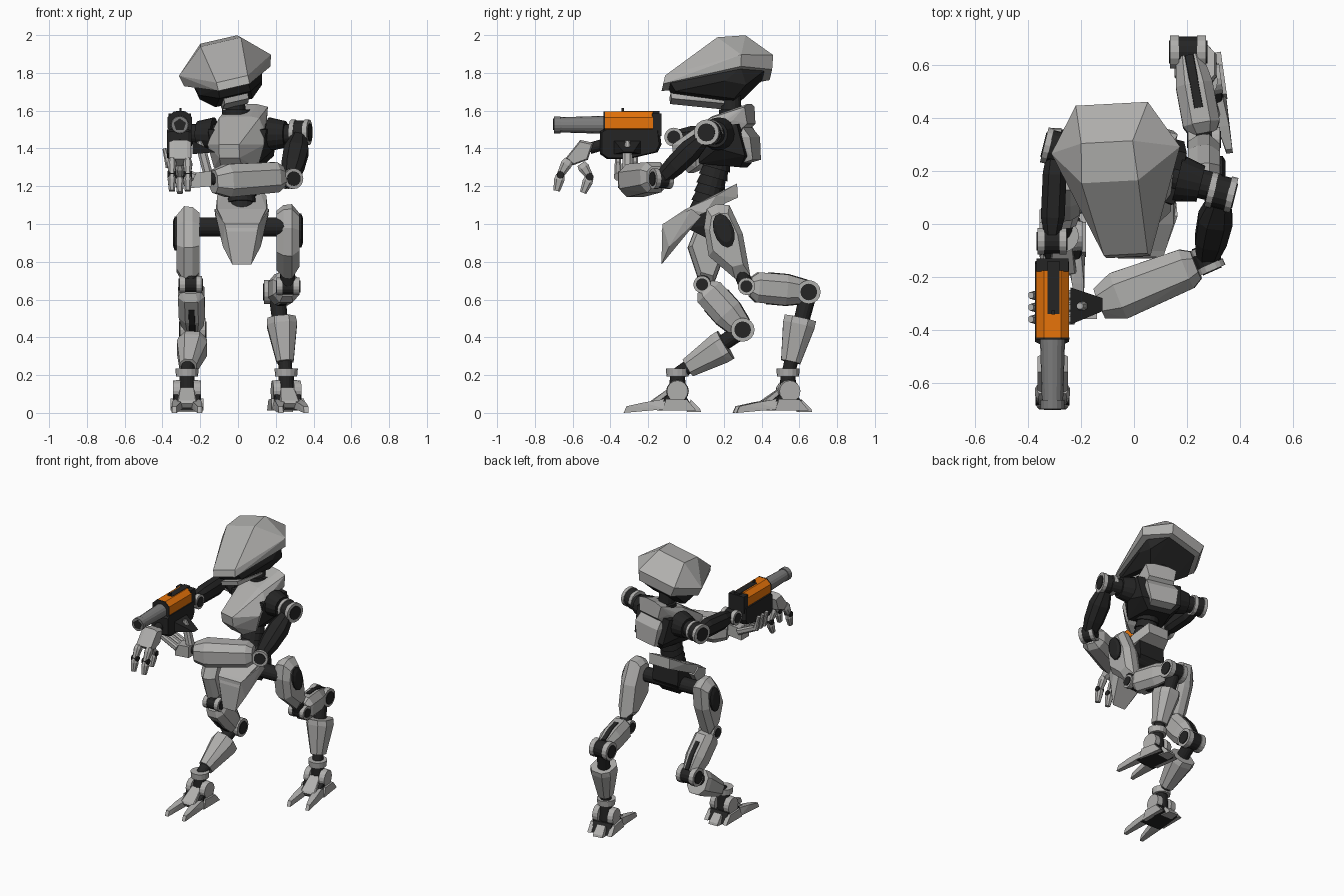
import bpy, bmesh, math
from mathutils import Vector, Matrix

if "Cube" in bpy.data.objects:
    bpy.data.objects.remove(bpy.data.objects["Cube"])

def material(name, rgb):
    m = bpy.data.materials.new(name)
    m.diffuse_color = (*rgb, 1)
    m.use_nodes = True
    m.node_tree.nodes["Principled BSDF"].inputs["Base Color"].default_value = m.diffuse_color
    return m

LIGHT = material("light grey armour", (0.43, 0.425, 0.415))
DARK = material("dark frame", (0.018, 0.018, 0.018))
ORANGE = material("orange casing", (0.8, 0.175, 0.003))
STEEL = material("barrel grey", (0.2, 0.2, 0.2))

def finish(name, bm, mat):
    bmesh.ops.recalc_face_normals(bm, faces=bm.faces)
    me = bpy.data.meshes.new(name)
    bm.to_mesh(me)
    bm.free()
    me.materials.append(mat)
    ob = bpy.data.objects.new(name, me)
    bpy.context.collection.objects.link(ob)
    return ob

def hull(name, pts, mat, mtx=Matrix()):
    """Faceted solid wrapped around a few points."""
    bm = bmesh.new()
    for p in pts:
        bm.verts.new(mtx @ Vector(p))
    r = bmesh.ops.convex_hull(bm, input=bm.verts)
    junk = {g for g in r["geom_interior"] + r["geom_unused"] if isinstance(g, bmesh.types.BMVert)}
    bmesh.ops.delete(bm, geom=list(junk), context='VERTS')
    bmesh.ops.dissolve_limit(bm, angle_limit=0.02, verts=bm.verts, edges=bm.edges)
    return finish(name, bm, mat)

def mirrored(pts):
    return [(s * x, y, z) for x, y, z in pts for s in (1, -1)]

def box(name, c, s, mat, mtx=Matrix()):
    return hull(name, [(c[0] + i * s[0] / 2, c[1] + j * s[1] / 2, c[2] + k * s[2] / 2)
                       for i in (-1, 1) for j in (-1, 1) for k in (-1, 1)], mat, mtx)

def tube(name, a, b, r0, r1, mat, n=16):
    a, b = Vector(a), Vector(b)
    bm = bmesh.new()
    rot = (b - a).to_track_quat('Z', 'Y').to_matrix().to_4x4()
    bmesh.ops.create_cone(bm, cap_ends=True, segments=n, radius1=r0, radius2=r1,
                          depth=(b - a).length, matrix=Matrix.Translation((a + b) / 2) @ rot)
    return finish(name, bm, mat)

def joint(name, c, r, w, axis=(1, 0, 0)):
    """Dark drum with a light disc and a dark hub at each end."""
    c, ax = Vector(c), Vector(axis).normalized()
    tube(name + "_drum", c - ax * w * .9, c + ax * w * .9, r * .92, r * .92, DARK)
    for s in (-1, 1):
        tube(name + "_disc", c + ax * w * .5 * s, c + ax * w * s, r, r, LIGHT)
    tube(name + "_hub", c - ax * w * 1.08, c + ax * w * 1.08, r * .7, r * .7, DARK)

def limb(name, a, b, secs, mat, side=(1, 0, 0)):
    """Chamfered armour along a-b; secs = (t, half width, half depth)."""
    a, b = Vector(a), Vector(b)
    d = (b - a).normalized()
    v = d.cross(Vector(side)).normalized()
    u = v.cross(d)
    pts = []
    for t, w, h in secs:
        for i, j in ((1, .5), (.5, 1), (-.5, 1), (-1, .5), (-1, -.5), (-.5, -1), (.5, -1), (1, -.5)):
            pts.append(a.lerp(b, t) + u * w * i + v * h * j)
    return hull(name, pts, mat)

def layered(name, prof, layers, mat, mtx=Matrix()):
    """Side profile (y, z) repeated at several x with a scale."""
    cy = sum(p[0] for p in prof) / len(prof)
    cz = sum(p[1] for p in prof) / len(prof)
    return hull(name, [(x, cy + (y - cy) * s, cz + (z - cz) * s)
                       for x, s in layers for y, z in prof], mat, mtx)

R = Matrix.Rotation
rad = math.radians

# Head: faceted helmet, dark inner skull, jaw plate, neck
H = Matrix.Translation((-.045, 0, 1.8)) @ R(rad(-13), 4, 'Y') @ R(rad(3), 4, 'Z')
hull("helmet", mirrored([(.10, .31, .185), (.11, .16, .17), (.14, .455, .07), (.125, .45, -.005),
     (.25, .28, .045), (.235, .28, -.015), (.085, -.115, -.035), (.085, -.125, -.08)]), LIGHT, H)
hull("skull", mirrored([(.19, .28, -.01), (.11, .42, .0), (.17, .31, -.1), (.08, -.09, -.07),
     (.085, -.06, -.12), (.10, .25, -.16), (.17, .2, -.08)]), DARK, H)
hull("jaw_plate", mirrored([(.065, -.085, -.125), (.065, -.08, -.155), (.075, .20, -.165),
     (.07, .20, -.18)]), LIGHT, H)
tube("neck", (-.02, .24, 1.69), (.0, .24, 1.45), .05, .06, DARK)
tube("neck_ring", (-.01, .25, 1.58), (-.01, .25, 1.605), .075, .075, DARK)

# Chest, turned to its right
C = Matrix.Translation((.02, .21, 0)) @ R(rad(-14), 4, 'Z')
hull("chest_armour", mirrored([(.055, -.28, 1.42), (.055, -.27, 1.35), (.06, -.19, 1.27), (.12, -.13, 1.30),
     (.155, -.13, 1.42), (.14, -.07, 1.50), (.12, .07, 1.55), (.11, .13, 1.62), (.05, .13, 1.635),
     (.09, .14, 1.53), (.06, -.06, 1.57), (.11, -.06, 1.56)]), LIGHT, C)
hull("chest_core", mirrored([(.16, -.1, 1.5), (.12, -.12, 1.32), (.16, .1, 1.53), (.14, .14, 1.36),
     (.08, .1, 1.3), (.18, .0, 1.40)]), DARK, C)
hull("back_plate", mirrored([(.10, .12, 1.51), (.11, .16, 1.46), (.09, .17, 1.34), (.07, .1, 1.32),
     (.11, .1, 1.46)]), LIGHT, C)
tube("shoulder_axle", C @ Vector((-.31, 0, 1.475)), C @ Vector((.31, 0, 1.475)), .055, .055, DARK)
for s in (-1, 1):
    tube("shoulder_collar", C @ Vector((s * .15, 0, 1.475)), C @ Vector((s * .24, 0, 1.475)), .09, .07, DARK)

# Segmented waist
for i in range(6):
    t, u = i / 6, (i + 1) / 6
    a, b = Vector((.02, .17, 1.34)), Vector((.02, .09, 1.06))
    tube("waist_segment", a.lerp(b, t), a.lerp(b, u), .068, .078, DARK)

# Pelvis: belt, front flap, dark core
P = Matrix.Translation((.02, 0, 0))
hull("hip_belt", mirrored([(.08, .27, 1.215), (.08, .275, 1.14), (.13, .16, 1.15), (.14, .1, 1.06),
     (.13, .0, 1.08), (.09, -.12, 1.0), (.08, -.13, .96)]), LIGHT, P)
hull("hip_flap", mirrored([(.09, -.125, 1.0), (.145, .03, 1.08), (.14, .08, 1.04), (.12, .0, .97),
     (.05, -.13, .785), (.1, -.09, .88)]), LIGHT, P)
hull("pelvis_core", mirrored([(.1, .2, 1.12), (.1, .21, 1.0), (.07, .14, .91), (.09, .0, .98),
     (.1, .04, 1.1)]), DARK, P)
tube("hip_axle", (-.25, .13, .985), (.28, .15, .985), .05, .05, DARK)

# Legs
thigh = [(.11, 1.08), (.16, 1.105), (.23, 1.1), (.30, .95), (.34, .73), (.26, .71), (.12, .83), (.095, .98)]
oval = [(.2 + .055 * math.cos(a) - .02 * math.sin(a), .965 + .09 * math.sin(a))
        for a in [k * math.pi / 6 for k in range(12)]]

def leg(tag, s, hip, swing, knee, hock, calf, ankle, yaw):
    T = Matrix.Translation((0, hip, 1)) @ R(rad(swing), 4, 'X') @ Matrix.Translation((0, -.16, -1))
    layered(tag + "_thigh", thigh, sorted([(s * .205, .8), (s * .24, .97), (s * .285, 1), (s * .325, .72)]), LIGHT, T)
    layered(tag + "_thigh_inset", oval, [(s * .26, 1), (s * .335, 1), (s * .345, .7)], DARK, T)
    k, h, c, an = map(Vector, (knee, hock, calf, ankle))
    tube(tag + "_knee_strut", T @ Vector((s * .26, .27, .8)), k, .04, .04, DARK)
    joint(tag + "_knee", k, .046, .06)
    # middle segment and hock
    m0 = k.lerp(h, .06)
    secs = [(0, .05, .05), (.12, .07, .08), (.6, .07, .082), (.95, .05, .06)]
    limb(tag + "_middle", m0, h, secs, LIGHT)
    limb(tag + "_middle_channel", m0.lerp(h, .3), m0.lerp(h, .95), [(0, .03, .085), (.5, .03, .085), (1, .03, .065)], DARK)
    joint(tag + "_hock", h, .063, .068)
    # shin
    tube(tag + "_shin_rod", h, an, .045, .035, DARK)
    e = c.lerp(an, .78)
    limb(tag + "_shin", c, e, [(0, .075, .085), (.15, .08, .085), (1, .045, .052)], LIGHT)
    tube(tag + "_ankle_ring", an + Vector((0, 0, -.012)), an + Vector((0, 0, .03)), .058, .062, LIGHT)
    # foot
    F = Matrix.Translation((an.x, an.y, 0)) @ R(rad(yaw), 4, 'Z')
    tube(tag + "_ankle_post", F @ Vector((0, 0, .06)), an, .045, .04, DARK)
    for t in (-1, 1):
        tube(tag + "_ankle_disc", F @ Vector((t * .035, 0, .115)), F @ Vector((t * .075, 0, .115)), .06, .056, LIGHT)
    hull(tag + "_foot_core", mirrored([(.06, .09, .012), (.07, .05, .08), (.08, -.11, .012), (.06, -.1, .06),
         (.07, -.05, .1)]), DARK, F)
    hull(tag + "_instep", mirrored([(.035, -.04, .135), (.04, -.05, .07), (.055, -.15, .05), (.045, -.14, .065),
         (.055, -.13, .025)]), LIGHT, F)
    hull(tag + "_heel", mirrored([(.03, .07, .07), (.035, .06, .02), (.035, .12, .02), (.035, .125, .004),
         (.045, .05, .004)]), LIGHT, F)
    for t in (-1, 1):
        hull(tag + "_toe", [(t * x, y, z) for x, y, z in ((.025, -.08, .065), (.07, -.06, .075), (.02, -.1, .025),
             (.085, -.06, .02), (.035, -.18, .055), (.08, -.18, .055), (.045, -.18, .012), (.08, -.18, .012),
             (.055, -.27, .035), (.08, -.27, .035), (.055, -.285, .0), (.08, -.285, .0))], LIGHT, F)
        hull(tag + "_side_guard", [(t * x, y, z) for x in (.06, .088) for y, z in
             ((.1, .012), (.05, .07), (-.06, .075), (-.08, .012))], LIGHT, F)

leg("right_leg", -1, .13, -31, (-.25, .085, .68), (-.24, .30, .44), (-.24, .21, .36), (-.27, -.045, .205), 0)
leg("left_leg", 1, .16, 0, (.265, .32, .67), (.205, .65, .64), (.23, .605, .50), (.255, .54, .205), 8)

# Left arm reaching across to support the weapon
sh, el = Vector((.33, .12, 1.485)), Vector((.275, -.13, 1.24))
joint("left_shoulder", sh, .068, .05, (1, -.25, 0))
limb("left_upper_arm", sh, el, [(.1, .04, .04), (.4, .065, .06), (.72, .06, .055), (1, .04, .04)], DARK)
joint("left_elbow", el, .055, .05, (.4, -.9, 0))
limb("left_forearm", (.235, -.155, 1.25), (-.13, -.30, 1.225),
     [(0, .055, .055), (.1, .08, .078), (.8, .088, .092), (1, .06, .06)], LIGHT, (0, 0, 1))
tube("left_wrist", (-.1, -.295, 1.23), (-.17, -.31, 1.25), .03, .03, DARK)
hull("left_palm", [(x, y, z) for y in (-.36, -.27) for x, z in
     ((-.14, 1.2), (-.14, 1.28), (-.25, 1.27), (-.25, 1.19))], LIGHT)
for y in (-.36, -.315, -.27):
    limb("left_finger_base", (-.23, y, 1.25), (-.36, y, 1.31), [(0, .02, .022), (1, .018, .02)], LIGHT, (0, 1, 0))
    limb("left_finger_tip", (-.365, y, 1.3), (-.39, y, 1.40), [(0, .018, .018), (1, .012, .01)], LIGHT, (0, 1, 0))
limb("left_thumb", (-.16, -.31, 1.27), (-.205, -.31, 1.44), [(0, .025, .03), (.6, .025, .025), (1, .012, .012)], LIGHT)
hull("left_hand_guard", [(-.12, -.28, 1.38), (-.12, -.33, 1.38), (-.24, -.24, 1.44), (-.24, -.38, 1.44),
     (-.24, -.24, 1.37), (-.24, -.38, 1.37)], DARK)

# Right arm carrying the forearm cannon
sr = C @ Vector((-.325, 0, 1.475))
joint("right_shoulder", sr, .068, .045, (1, -.25, 0))
limb("right_upper_arm", sr, (-.31, -.04, 1.46), [(.1, .035, .04), (.3, .045, .06), (.8, .045, .055), (1, .03, .04)], DARK)
joint("right_elbow", (-.31, -.065, 1.46), .05, .055)
layered("cannon_body", [(-.455, 1.37), (-.455, 1.49), (-.43, 1.505), (-.14, 1.505), (-.13, 1.42), (-.15, 1.38),
        (-.3, 1.345), (-.42, 1.345)], [(-.375, .93), (-.355, 1), (-.265, 1), (-.245, .93)], DARK)
box("cannon_tail", (-.308, -.155, 1.525), (.12, .05, .12), DARK)
limb("cannon_casing", (-.308, -.175, 1.535), (-.308, -.43, 1.535), [(0, .063, .06), (1, .063, .06)], ORANGE)
limb("cannon_front_cap", (-.308, -.429, 1.535), (-.308, -.436, 1.535), [(0, .064, .061), (1, .064, .061)], DARK)
box("cannon_sight", (-.305, -.24, 1.585), (.045, .2, .025), DARK)
box("cannon_sight_post", (-.305, -.335, 1.6), (.012, .015, .03), DARK)
tube("cannon_barrel", (-.308, -.42, 1.525), (-.308, -.67, 1.525), .048, .04, STEEL)
tube("cannon_muzzle", (-.308, -.665, 1.525), (-.308, -.7, 1.525), .045, .045, STEEL)
tube("cannon_bore", (-.308, -.69, 1.525), (-.308, -.703, 1.525), .034, .034, DARK, 5)

# Right hand hanging ahead of the cannon
tube("right_wrist", (-.308, -.44, 1.42), (-.308, -.51, 1.40), .03, .03, DARK)
layered("right_palm", [(-.49, 1.43), (-.56, 1.445), (-.64, 1.345), (-.6, 1.31), (-.52, 1.34)],
        [(-.365, .85), (-.34, 1), (-.27, 1), (-.25, .85)], LIGHT)

def finger(name, x, path):
    for (a, b), w in zip(zip(path, path[1:]), (.024, .022)):
        p, q = Vector((x, *a)), Vector((x, *b))
        limb(name, p, q, [(0, w * .7, w), (.3, w, w * 1.25), (1, w * .7, w * .8)], LIGHT)
    tube(name + "_knuckle", (x - .022, *path[1]), (x + .022, *path[1]), .02, .02, DARK, 10)

for x in (-.35, -.266):
    finger("right_finger", x, [(-.62, 1.34), (-.665, 1.26), (-.685, 1.175)])
finger("right_thumb", -.308, [(-.555, 1.32), (-.51, 1.25), (-.545, 1.165)])
